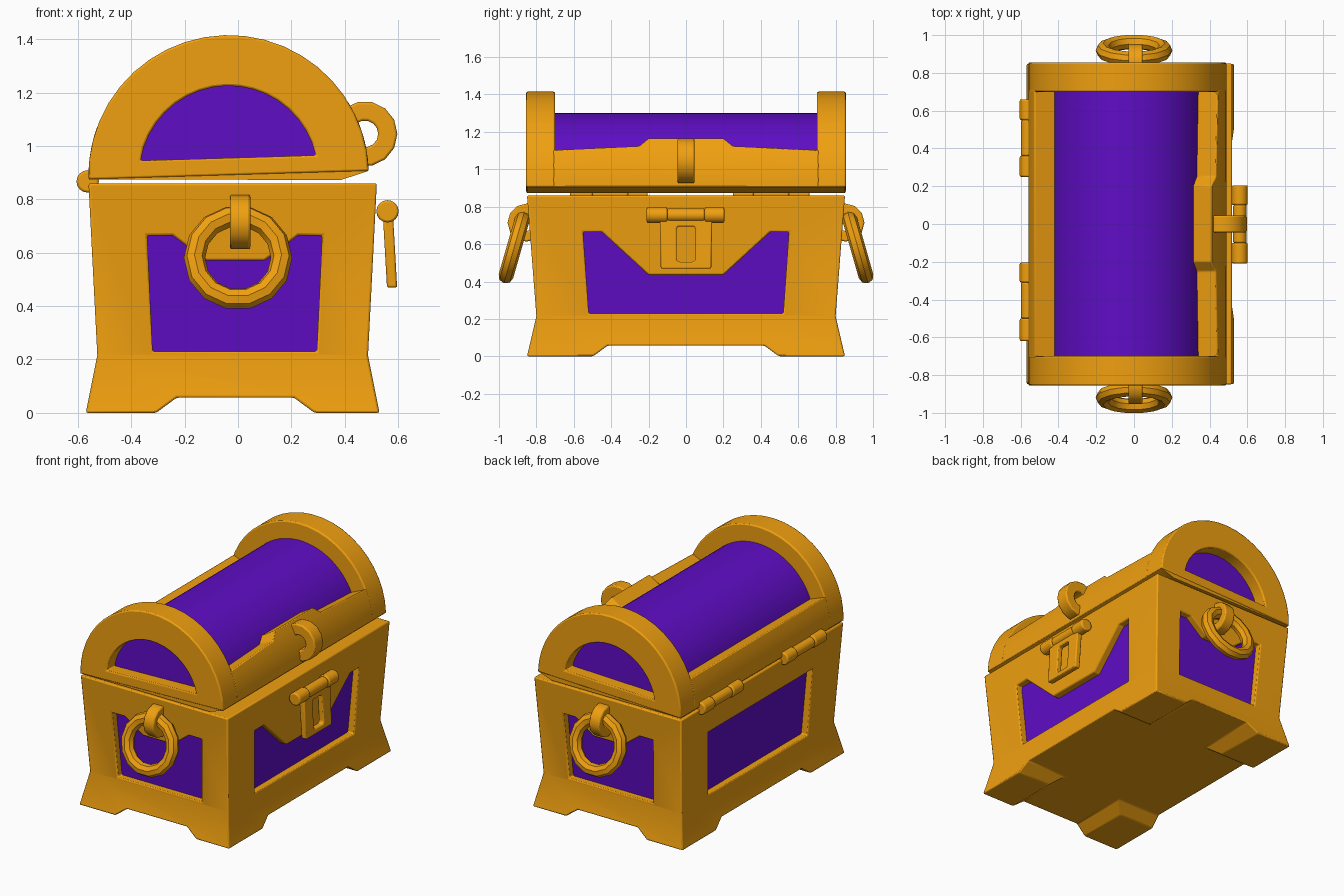
import bpy, bmesh
from math import sin, cos, pi, asin, radians
from mathutils import Vector

if "Cube" in bpy.data.objects:
    bpy.data.objects.remove(bpy.data.objects["Cube"])


def material(name, color):
    m = bpy.data.materials.new(name)
    m.diffuse_color = (*color, 1)
    m.use_nodes = True
    m.node_tree.nodes["Principled BSDF"].inputs["Base Color"].default_value = m.diffuse_color
    return m


GOLD = material("gold", (0.87, 0.35, 0.005))
PURPLE = material("purple", (0.115, 0.004, 0.56))


def loft(name, sections, mat=GOLD, ring=False):
    """Skin a row of equal cross-sections; cap the ends unless it is a ring."""
    bm = bmesh.new()
    rows = [[bm.verts.new(p) for p in s] for s in sections]
    n = len(rows[0])
    pairs = list(zip(rows, rows[1:])) + ([(rows[-1], rows[0])] if ring else [])
    for a, b in pairs:
        for i in range(n):
            j = (i + 1) % n
            bm.faces.new((a[i], a[j], b[j], b[i]))
    if not ring:
        bm.faces.new(rows[0])
        bm.faces.new(rows[-1])
    bmesh.ops.recalc_face_normals(bm, faces=bm.faces)
    me = bpy.data.meshes.new(name)
    bm.to_mesh(me)
    bm.free()
    me.materials.append(mat)
    ob = bpy.data.objects.new(name, me)
    bpy.context.collection.objects.link(ob)
    return ob


def prism(name, pts, axis, a, b, mat=GOLD):
    """Extrude a profile along x (profile in y, z) or y (profile in x, z)."""
    place = (lambda p, t: (t, p[0], p[1])) if axis == 'x' else (lambda p, t: (p[0], t, p[1]))
    return loft(name, [[place(p, t) for p in pts] for t in (a, b)], mat)


def activate(ob):
    bpy.ops.object.select_all(action='DESELECT')
    ob.select_set(True)
    bpy.context.view_layer.objects.active = ob


def cut(ob, cutter):
    m = ob.modifiers.new("cut", 'BOOLEAN')
    m.operation, m.object, m.solver = 'DIFFERENCE', cutter, 'EXACT'
    activate(ob)
    bpy.ops.object.modifier_apply(modifier=m.name)
    bpy.data.objects.remove(cutter)


def finish(ob, bevel=0.008, angle=32):
    if bevel:
        m = ob.modifiers.new("bevel", 'BEVEL')
        m.width, m.segments, m.limit_method, m.angle_limit = bevel, 2, 'ANGLE', radians(35)
    activate(ob)
    bpy.ops.object.shade_smooth_by_angle(angle=radians(angle))
    return ob


def arc(r, a0, a1, n):
    return [(r * cos(a0 + (a1 - a0) * i / n), r * sin(a0 + (a1 - a0) * i / n)) for i in range(n + 1)]


def rect(cx, hx, hy, z):
    return [(cx - hx, -hy, z), (cx + hx, -hy, z), (cx + hx, hy, z), (cx - hx, hy, z)]


def band(name, c, R, r, w, axis, n=12):
    """Flat-sided loop around the x or y axis."""
    secs = []
    for i in range(n):
        a = 2 * pi * i / n
        sec = []
        for q, t in ((R, -w), (R, w), (r, w), (r, -w)):
            u, v = q * cos(a), q * sin(a)
            sec.append(Vector(c) + Vector((t, u, v) if axis == 'x' else (u, t, v)))
        secs.append(sec)
    return finish(loft(name, secs, ring=True))


def knuckles(name, x, z, spans):
    for i, (a, b) in enumerate(spans):
        r = 0.036 if i == 1 else 0.042
        pts = [(x + p, z + q) for p, q in arc(r, 0, 2 * pi, 16)[:-1]]
        finish(prism(f"{name}_{i + 1}", pts, 'y', a, b))


# Chest body: flared box with foot channels and recessed windows
CX = -0.02
body = loft("chest_body", [rect(CX, 0.55, 0.85, 0), rect(CX, 0.507, 0.80, 0.215), rect(CX, 0.54, 0.85, 0.86)])
cut(body, prism("cutter", [(-.32, -.01), (.30, -.01), (.21, .057), (-.23, .057)], 'y', -1, 1))
cut(body, prism("cutter", [(-.51, -.01), (.51, -.01), (.42, .057), (-.42, .057)], 'x', -1, 1))
end_window = [(-.34, .665), (-.245, .665), (-.12, .57), (.10, .57), (.225, .665), (.315, .665), (.295, .23), (-.32, .23)]
front_window = [(-.55, .665), (-.45, .665), (-.2, .435), (.2, .435), (.45, .665), (.55, .665), (.52, .23), (-.52, .23)]
back_window = [(-.55, .665), (.55, .665), (.52, .23), (-.52, .23)]
for s in (-1, 1):
    cut(body, prism("cutter", end_window, 'y', s * 0.70, s * 0.95))
cut(body, prism("cutter", front_window, 'x', 0.40, 0.7))
cut(body, prism("cutter", back_window, 'x', -0.7, -0.44))
finish(body)

# Purple panels behind the windows
finish(loft("body_panels", [rect(CX, 0.457, 0.75, 0.15), rect(CX, 0.487, 0.795, 0.76)], PURPLE), 0)

# Lid, built around its arch centre and then tilted slightly open
R, r = 0.525, 0.412
lid = []
window_a = asin(0.065 / 0.335)
for s, side in ((-1, "front"), (1, "rear")):
    cap = prism(f"lid_{side}_arch", arc(R, 0, pi, 22), 'y', s * 0.70, s * 0.855)
    cut(cap, prism("cutter", arc(0.335, window_a, pi - window_a, 18), 'y', s * 0.6, s * 0.95))
    lid.append(finish(cap))
lid.append(finish(prism("lid_barrel", arc(r, 0, pi, 36), 'y', -0.77, 0.77, PURPLE), 0))


def trim(name, stations, flip=1):
    secs = []
    for y, h in stations:
        a = asin(h / R)
        pts = arc(R, 0, a, 5) + arc(r - 0.02, a, 0, 5)
        secs.append([(flip * p, y, q) for p, q in pts])
    return finish(loft(name, secs), 0.006)


lid.append(trim("lid_clasp_trim", [(-.71, .20), (-.25, .222), (-.2, .265), (.2, .265), (.25, .222), (.71, .20)]))
lid.append(trim("lid_hinge_trim", [(-.71, .20), (.71, .20)], -1))
lid.append(finish(prism("lid_base", [(-.523, 0), (.42, -.03), (.523, 0), (.51, .03), (-.51, .03)], 'y', -0.85, 0.85), 0))
for ob in lid:
    ob.location = (-0.035, 0, 0.89)
    ob.rotation_euler.y = -0.03

# Lid loop and clasp
band("lid_loop", (0.475, 0, 1.045), 0.122, 0.05, 0.045, 'y', 14)
knuckles("clasp_knuckle", 0.56, 0.755, [(-.21, -.1), (-.1, .1), (.1, .205)])
clasp = loft("clasp_plate", [rect(0.577, 0.019, 0.135, 0.47), rect(0.562, 0.019, 0.14, 0.735)])
cut(clasp, prism("cutter", [(-.05, .515), (-.04, .505), (.04, .505), (.05, .515),
                            (.05, .685), (.04, .695), (-.04, .695), (-.05, .685)], 'x', 0.4, 0.7))
finish(clasp)

# Hinges
knuckles("hinge_right", -0.563, 0.867, [(-.62, -.5), (-.5, -.31), (-.31, -.205)])
knuckles("hinge_left", -0.563, 0.867, [(.25, .36), (.36, .55), (.55, .66)])

# Handle rings and the straps holding them
for s, side in ((-1, "front"), (1, "rear")):
    bpy.ops.mesh.primitive_torus_add(major_segments=14, minor_segments=8, major_radius=0.163, minor_radius=0.04,
                                     location=(0, s * 0.919, 0.581), rotation=(pi / 2 + s * radians(16), 0, 0))
    ring = bpy.context.object
    ring.name = f"{side}_handle_ring"
    ring.data.materials.append(GOLD)
    finish(ring, 0)
    band(f"{side}_ring_strap", (0.008, s * 0.852, 0.715), 0.102, 0.045, 0.038, 'x')
